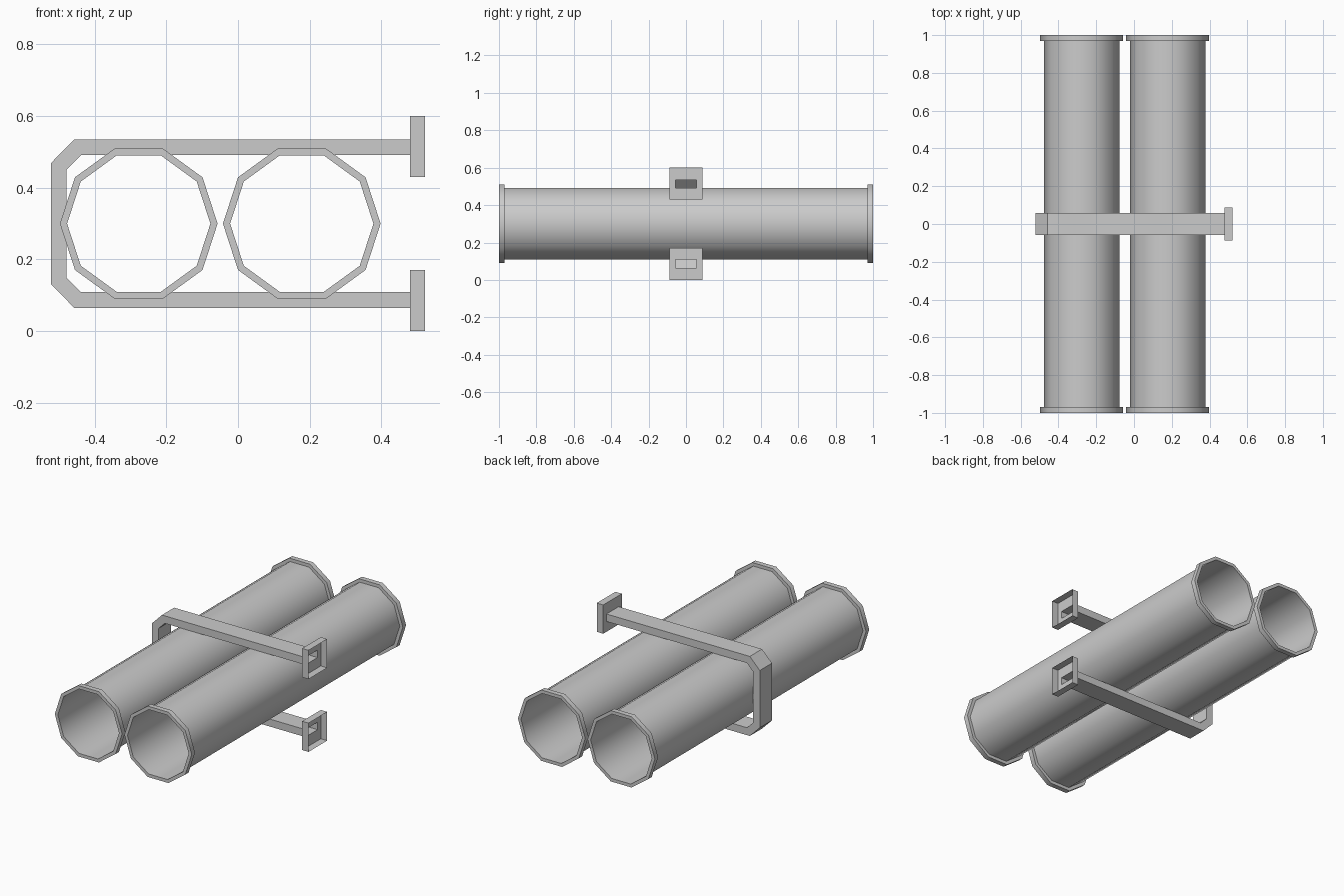
import bpy, bmesh
from math import cos, sin, tau, radians

if "Cube" in bpy.data.objects:
    bpy.data.objects.remove(bpy.data.objects["Cube"])

MID_Z = 0.3
SIDES = 10


def finish(bm, name):
    mesh = bpy.data.meshes.new(name)
    bm.to_mesh(mesh)
    bm.free()
    obj = bpy.data.objects.new(name, mesh)
    bpy.context.collection.objects.link(obj)
    return obj


def skin(bm, rings):
    # join successive closed rings of points with quads
    loops = [[bm.verts.new(p) for p in ring] for ring in rings]
    for a, b in zip(loops, loops[1:]):
        n = len(a)
        for j in range(n):
            k = (j + 1) % n
            bm.faces.new((a[j], b[j], b[k], a[k]))


def lathe(bm, cx, profile):
    # turn (radius, y) points around the pipe axis
    skin(bm, [[(cx + r * cos(tau * j / SIDES), y, MID_Z + r * sin(tau * j / SIDES))
               for j in range(SIDES)] for r, y in profile])


def make_pipe(name, cx):
    bm = bmesh.new()
    # thin open tube
    lathe(bm, cx, [(0.2, -1), (0.2, 1)])
    # raised rim at each end
    for y0, y1 in ((-1, -0.97), (0.97, 1)):
        lathe(bm, cx, [(0.2, y0), (0.22, y0), (0.22, y1), (0.2, y1)])
    obj = finish(bm, name)
    bpy.ops.object.select_all(action='DESELECT')
    obj.select_set(True)
    bpy.context.view_layer.objects.active = obj
    bpy.ops.object.shade_smooth_by_angle(angle=radians(40))


make_pipe("left_pipe", -0.277)
make_pipe("right_pipe", 0.178)

# hollow bracket: (outer x, outer z, inner x, inner z, half width), upper half
half = [
    (0.522, 0.6, 0.522, 0.43, 0.087),      # open mouth of the wall socket
    (0.48, 0.6, 0.48, 0.43, 0.087),        # back of the socket
    (0.48, 0.535, 0.48, 0.491, 0.057),     # arm end
    (-0.457, 0.535, -0.438, 0.491, 0.057), # bend
    (-0.522, 0.469, -0.479, 0.45, 0.057),
]
# mirror to the lower half
path = half + [(ox, 2 * MID_Z - oz, ix, 2 * MID_Z - iz, w)
               for ox, oz, ix, iz, w in reversed(half)]
bm = bmesh.new()
skin(bm, [[(ox, -w, oz), (ox, w, oz), (ix, w, iz), (ix, -w, iz)]
          for ox, oz, ix, iz, w in path])
bmesh.ops.recalc_face_normals(bm, faces=bm.faces)
finish(bm, "holding_bracket")
